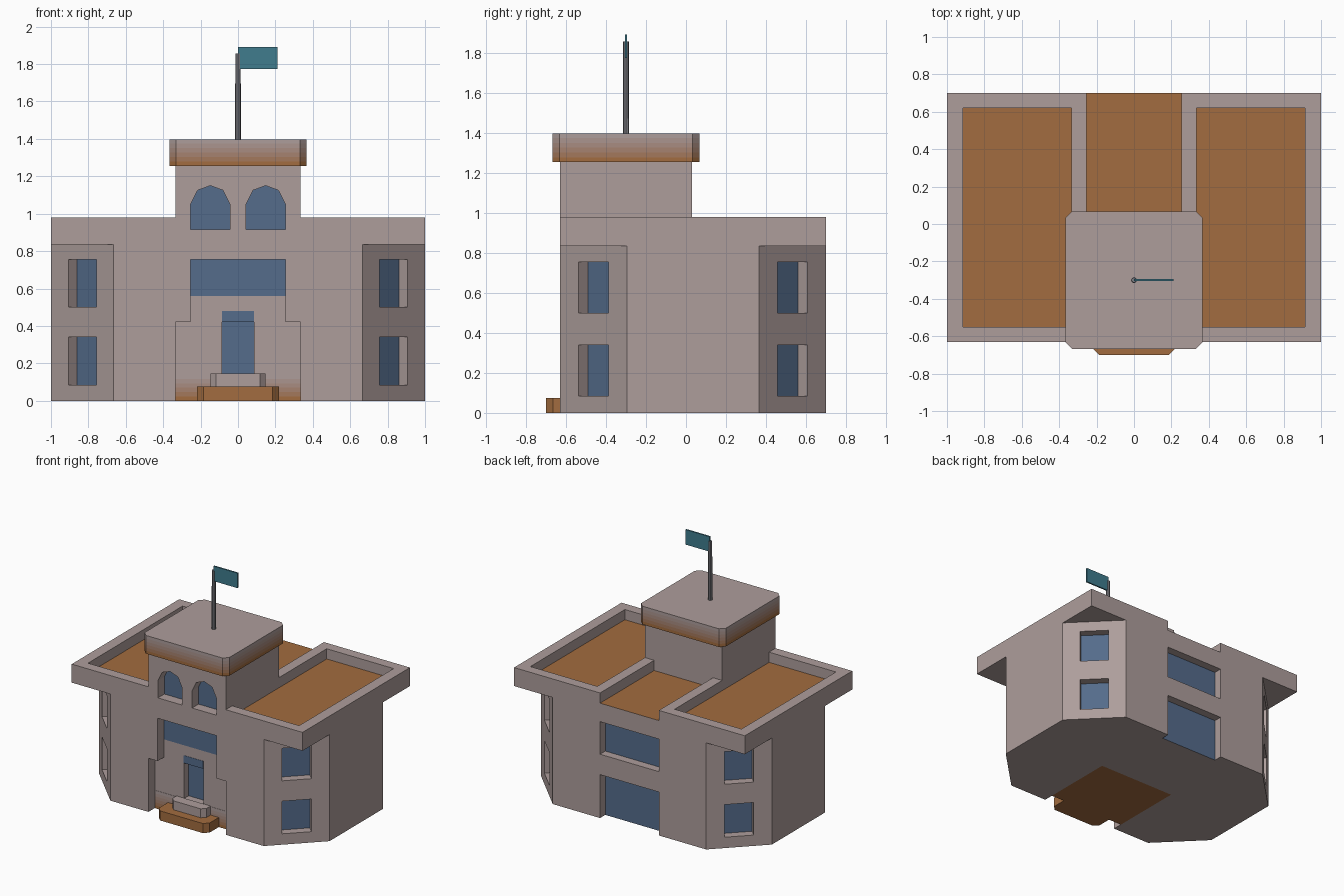
import bpy, bmesh
from mathutils import Matrix, Vector
from math import radians

if "Cube" in bpy.data.objects:
    bpy.data.objects.remove(bpy.data.objects["Cube"])


def mat(name, rgb):
    m = bpy.data.materials.new(name)
    m.diffuse_color = (*rgb, 1)
    m.use_nodes = True
    m.node_tree.nodes["Principled BSDF"].inputs["Base Color"].default_value = m.diffuse_color
    return m


STONE, RUST = (0.42, 0.34, 0.33), (0.36, 0.15, 0.05)
stone, rust = mat("stone", STONE), mat("rust", RUST)
glass = mat("glass", (0.09, 0.15, 0.26))
teal = mat("flag_teal", (0.05, 0.2, 0.27))
steel = mat("steel", (0.2, 0.2, 0.22))
N = 6
fade = [mat(f"fade_{i}", [r + (s - r) * (i / (N - 1)) for r, s in zip(RUST, STONE)]) for i in range(N)]


def finish(name, bm, mats):
    bmesh.ops.recalc_face_normals(bm, faces=bm.faces)
    me = bpy.data.meshes.new(name)
    bm.to_mesh(me)
    bm.free()
    ob = bpy.data.objects.new(name, me)
    bpy.context.collection.objects.link(ob)
    for m in mats:
        me.materials.append(m)
    return ob


def prism(name, pts, levels, mats):
    """Outline in plan, stacked through levels, one material per band."""
    bm = bmesh.new()
    rings = [[bm.verts.new((x, y, z)) for x, y in pts] for z in levels]
    n = len(pts)
    bm.faces.new(rings[0])
    bm.faces.new(rings[-1]).material_index = len(mats) - 1
    for b in range(len(levels) - 1):
        for i in range(n):
            j = (i + 1) % n
            f = bm.faces.new((rings[b][i], rings[b][j], rings[b + 1][j], rings[b + 1][i]))
            f.material_index = min(b, len(mats) - 1)
    return finish(name, bm, mats)


def rect(x0, x1, y0, y1):
    return [(x0, y0), (x1, y0), (x1, y1), (x0, y1)]


def box(name, x0, x1, y0, y1, z0, z1, m=None):
    return prism(name, rect(x0, x1, y0, y1), [z0, z1], [m or stone])


def cut(target, cutter):
    mod = target.modifiers.new("cut", 'BOOLEAN')
    mod.operation, mod.solver, mod.object = 'DIFFERENCE', 'EXACT', cutter
    bpy.context.view_layer.objects.active = target
    bpy.ops.object.modifier_apply(modifier=mod.name)
    bpy.data.objects.remove(cutter)


def paint(ob, m, test):
    if m.name not in ob.data.materials:
        ob.data.materials.append(m)
    k = ob.data.materials.find(m.name)
    for p in ob.data.polygons:
        if test(p.center, p.normal):
            p.material_index = k


def chamfered(hx, y0, y1, c, back=True):
    pts = [(-hx, y0 + c), (-hx + c, y0), (hx - c, y0), (hx, y0 + c)]
    return pts + ([(hx, y1 - c), (hx - c, y1), (-hx + c, y1), (-hx, y1 - c)] if back
                  else [(hx, y1), (-hx, y1)])


# Main building: full block with corners cut away under the roof slab
body = box("main_building", -1, 1, -0.63, 0.70, 0, 0.98)
CY, D = 0.035, 0.065
for sx in (-1, 1):
    for sy in (-1, 1):
        a, b = (sx * 0.665, CY + sy * 0.665), (sx * 1.0, CY + sy * 0.33)
        e = 0.335
        tri = [(a[0] - sx * e, a[1] + sy * e), (b[0] + sx * e, b[1] - sy * e),
               (sx * 1.6, CY + sy * 1.3)]
        cut(body, prism("cutter", tri, [-0.1, 0.835], [stone]))
        # two windows in each slanted corner wall
        for z0, z1 in ((0.085, 0.34), (0.5, 0.755)):
            c = box("cutter", -D, 0.1, -0.106, 0.106, z0, z1)
            ang = Vector((sx, sy)).angle_signed(Vector((1, 0)))
            c.data.transform(Matrix.Translation((sx * 0.8325, CY + sy * 0.4975, 0)) @ Matrix.Rotation(ang, 4, 'Z'))
            cut(body, c)

# Slot for the tower, sunken roofs and rear windows
cut(body, box("cutter", -0.335, 0.335, -1, 0.03, -0.1, 1.1))
for s in (-1, 1):
    cut(body, box("cutter", min(s * .335, s * .915), max(s * .335, s * .915), -0.55, 0.62, 0.9, 1.1))
cut(body, box("cutter", -0.255, 0.255, -0.1, 0.8, 0.9, 1.1))
for z0, z1 in ((-0.1, 0.34), (0.5, 0.755)):
    cut(body, box("cutter", -0.255, 0.255, 0.70 - D, 0.8, z0, z1))

paint(body, rust, lambda c, n: n.z > 0.5 and abs(c.z - 0.9) < 0.01)
paint(body, glass, lambda c, n: n.y > 0.9 and abs(c.y - 0.70 + D) < 0.005)
paint(body, glass, lambda c, n: abs(abs(n.x) - 0.707) < 0.05 and c.xy.dot(n.xy) > 0.5
      and abs(c.x) + abs(c.y - CY) < 1.27)

# Tower with stepped entrance recess, arched windows and door
tower = box("tower", -0.335, 0.335, -0.63, 0.03, 0, 1.255)
cut(tower, box("cutter", -0.5, 0.5, -1, -0.55, -0.1, 0.42))
cut(tower, box("cutter", -0.255, 0.255, -1, -0.55, 0.3, 0.755))
cut(tower, box("cutter", -0.085, 0.085, -1, -0.49, 0.14, 0.42))
arch = [(-.105, .915), (.105, .915), (.105, 1.05), (.068, 1.125), (0, 1.15), (-.068, 1.125), (-.105, 1.05)]
for s in (-1, 1):
    c = prism("cutter", arch, [0.55, 1.0], [stone])
    c.data.transform(Matrix.Translation((s * 0.148, 0, 0)) @ Matrix.Rotation(radians(90), 4, 'X'))
    cut(tower, c)
paint(tower, glass, lambda c, n: n.y < -0.9 and (abs(c.y + 0.49) < 0.005 or (c.z > 0.9 and c.y > -0.6)))
paint(tower, rust, lambda c, n: n.z < -0.5 and c.z < 0.01)
box("front_window_band", -0.255, 0.255, -0.552, -0.545, 0.56, 0.755, glass)
box("door_transom", -0.085, 0.085, -0.552, -0.545, 0.42, 0.48, glass)
prism("entrance_wall_base", rect(-0.335, 0.335, -0.552, -0.545),
      [0.14 * i / N for i in range(N + 1)], fade)

# Tower cap, fading from rust at the bottom to stone at the top
prism("tower_cap", chamfered(0.367, -0.667, 0.067, 0.035),
      [1.255 + 0.143 * i / N for i in range(N + 1)], fade)

# Entrance steps
prism("lower_step", chamfered(0.22, -0.70, -0.55, 0.035, False), [0, 0.075], [rust])
prism("upper_step", chamfered(0.148, -0.63, -0.55, 0.03, False), [0.075, 0.145], [stone])

# Flagpole and flag
bm = bmesh.new()
bmesh.ops.create_cone(bm, cap_ends=True, segments=8, radius1=0.016, radius2=0.014, depth=0.46,
                      matrix=Matrix.Translation((0, -0.3, 1.627)))
finish("flagpole", bm, [steel])
box("flag", 0, 0.21, -0.306, -0.294, 1.775, 1.892, teal)
